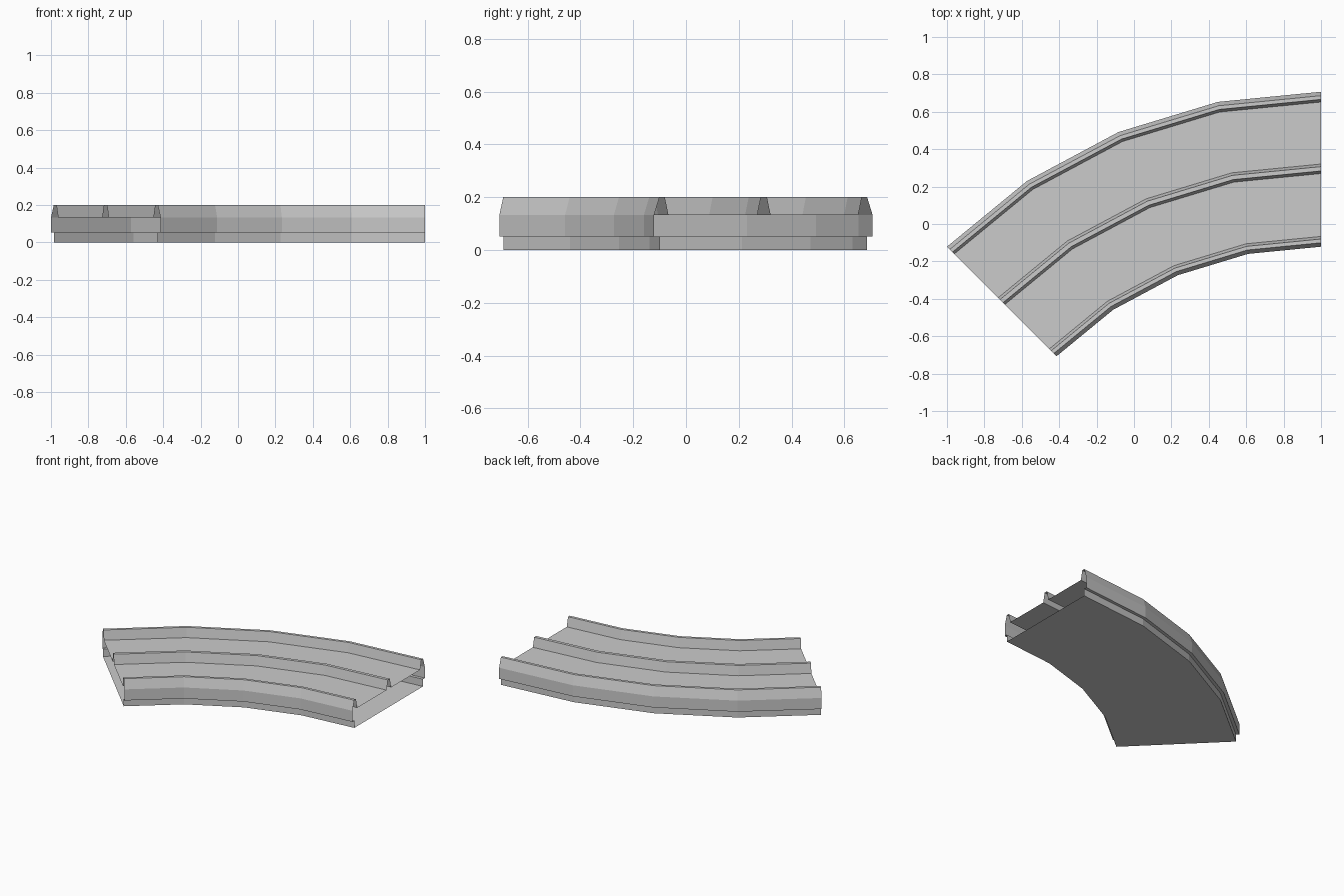
import bpy, bmesh, math

if "Cube" in bpy.data.objects:
    bpy.data.objects.remove(bpy.data.objects["Cube"])

SEGMENTS = 4
ARC = math.radians(45)
CX, CY = 1.0, -2.1213      # centre of the curve

# closed cross-section (radius, height); the shell is hollow with open ends
Z_STEP, Z_DECK, Z_TOP = 0.052, 0.132, 0.2
IN, OUT = 2.0, 2.8284
profile = [
    # base and inner side
    (OUT - 0.022, 0), (IN + 0.022, 0), (IN + 0.022, Z_STEP), (IN, Z_STEP),
    # inner barrier
    (IN, Z_DECK), (IN + 0.021, Z_TOP), (IN + 0.041, Z_TOP), (IN + 0.055, Z_DECK),
    # middle divider
    (2.391, Z_DECK), (2.405, Z_TOP), (2.428, Z_TOP), (2.442, Z_DECK),
    # outer barrier and outer side
    (OUT - 0.055, Z_DECK), (OUT - 0.041, Z_TOP), (OUT - 0.021, Z_TOP), (OUT, Z_DECK),
    (OUT, Z_STEP), (OUT - 0.022, Z_STEP),
]


def sweep(name, section):
    """Sweep a closed section around the curve centre, leaving the ends open."""
    bm = bmesh.new()
    rings = []
    for i in range(SEGMENTS + 1):
        a = ARC * i / SEGMENTS
        rings.append([bm.verts.new((CX - r * math.sin(a), CY + r * math.cos(a), z))
                      for r, z in section])
    n = len(section)
    for a, b in zip(rings, rings[1:]):
        for j in range(n):
            k = (j + 1) % n
            bm.faces.new((a[j], b[j], b[k], a[k]))
    # make the bottom face down and the rest follow
    bm.normal_update()
    bm.faces.ensure_lookup_table()
    if bm.faces[0].normal.z > 0:
        bmesh.ops.reverse_faces(bm, faces=bm.faces[:])
    mesh = bpy.data.meshes.new(name)
    bm.to_mesh(mesh)
    bm.free()
    obj = bpy.data.objects.new(name, mesh)
    bpy.context.collection.objects.link(obj)
    return obj


# curved two-lane track with barriers
sweep("curved_track", profile)
